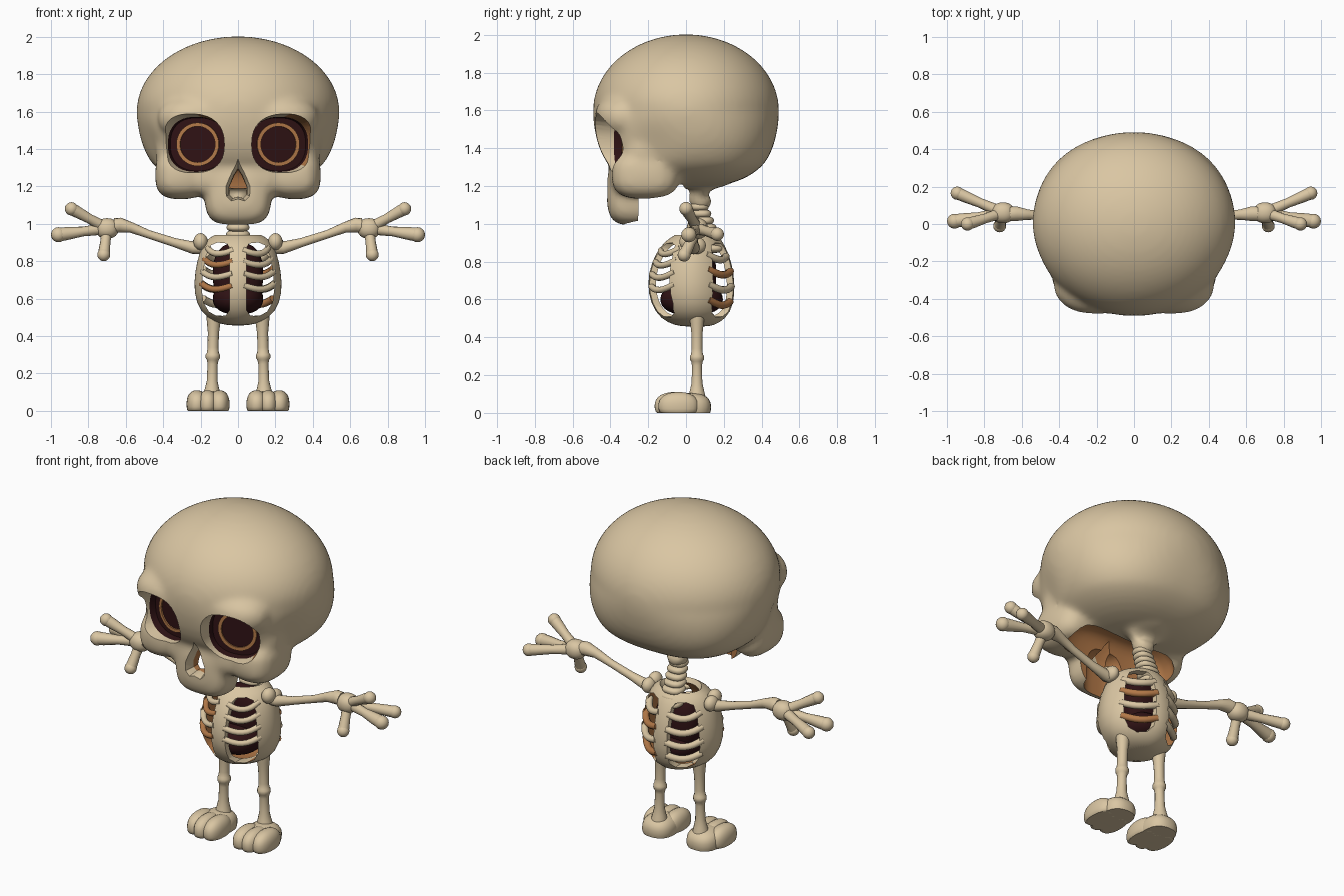
import bpy, bmesh, math
from mathutils import Vector, Matrix

if "Cube" in bpy.data.objects:
    bpy.data.objects.remove(bpy.data.objects["Cube"])


def material(name, col):
    m = bpy.data.materials.new(name)
    m.diffuse_color = (*col, 1)
    m.use_nodes = True
    m.node_tree.nodes["Principled BSDF"].inputs["Base Color"].default_value = m.diffuse_color
    return m


MATS = [material("bone", (0.70, 0.565, 0.365)),
        material("dark_maroon", (0.028, 0.006, 0.007)),
        material("rust_inside", (0.45, 0.19, 0.065))]
BONE, DARK, RUST = 0, 1, 2


def finish(bm, name, mirror=False, mat=None):
    bmesh.ops.recalc_face_normals(bm, faces=bm.faces[:])
    if mat is not None:
        for f in bm.faces:
            f.material_index = mat
    me = bpy.data.meshes.new(name)
    bm.to_mesh(me)
    bm.free()
    for m in MATS:
        me.materials.append(m)
    ob = bpy.data.objects.new(name, me)
    bpy.context.collection.objects.link(ob)
    if mirror:
        ob.modifiers.new("mirror", 'MIRROR').use_mirror_merge = False
    return ob


def blob(bm, c, r, p=2.0, seg=24, warp=None):
    """Superellipsoid with exponent p; p may be a function of z."""
    vs = bmesh.ops.create_uvsphere(bm, u_segments=seg, v_segments=seg * 2 // 3, radius=1)["verts"]
    for v in vs:
        q = p(v.co.z) if callable(p) else p
        n = sum(abs(k) ** q for k in v.co) ** (1 / q)
        v.co = Vector(c) + Vector(v.co[i] / n * r[i] for i in range(3))
        if warp:
            warp(v)


def loft(bm, rings, cap0=True, cap1=True):
    rows = [[bm.verts.new(p) for p in ring] for ring in rings]
    n = len(rows[0])
    faces = []
    for a, b in zip(rows, rows[1:]):
        faces += [bm.faces.new((a[i], a[(i + 1) % n], b[(i + 1) % n], b[i])) for i in range(n)]
    if cap0:
        faces.append(bm.faces.new(rows[0][::-1]))
    if cap1:
        faces.append(bm.faces.new(rows[-1]))
    return faces


def tube(bm, pts, n=12):
    """Tube through (point, radius) pairs."""
    P = [Vector(p) for p, _ in pts]
    rings = []
    for i, (_, r) in enumerate(pts):
        d = P[min(i + 1, len(P) - 1)] - P[max(i - 1, 0)]
        rot = Vector((0, 0, 1)).rotation_difference(d).to_matrix() if d.z > -0.99 * d.length else Matrix.Identity(3)
        rings.append([P[i] + rot @ Vector((r * math.cos(t), r * math.sin(t), 0))
                      for t in (2 * math.pi * k / n for k in range(n))])
    return loft(bm, rings)


def cut(ob, cutter):
    m = ob.modifiers.new("cut", 'BOOLEAN')
    m.operation, m.solver, m.object = 'DIFFERENCE', 'EXACT', cutter
    cutter.hide_render = True
    cutters.append(cutter)


cutters = []


# skull: cranium, brows, cheeks, upper jaw and neck joint fused together
def temple(v):
    s = 1 if v.co.x > 0 else -1
    d2 = (v.co - Vector((0.48 * s, -0.2, 1.42))).length_squared
    v.co.x -= s * 0.04 * math.exp(-d2 / 0.02)


bm = bmesh.new()
blob(bm, (0, 0, 1.597), (0.543, 0.492, 0.405), lambda z: 2.0 if z > 0 else 2.0 + 0.65 * min(1, -z * 1.6), 64, temple)
for s in (-1, 1):
    blob(bm, (0.21 * s, -0.315, 1.565), (0.222, 0.168, 0.13), 2.2)
    blob(bm, (0.305 * s, -0.215, 1.26), (0.138, 0.178, 0.128), 3)
    blob(bm, (0.34 * s, -0.21, 1.39), (0.1, 0.13, 0.17))
blob(bm, (0, -0.25, 1.25), (0.3, 0.158, 0.115), 3)
blob(bm, (0, -0.275, 1.17), (0.178, 0.143, 0.178), 3.5)
tube(bm, [((0, 0.09, 1.3), 0.16), ((0, 0.09, 1.2), 0.12), ((0, 0.08, 1.14), 0.07), ((0, 0.07, 1.08), 0.05)], 20)
skull = finish(bm, "skull")
rm = skull.modifiers.new("fuse", 'REMESH')
rm.mode, rm.voxel_size = 'VOXEL', 0.018
sm = skull.modifiers.new("soften", 'SMOOTH')
sm.factor, sm.iterations = 0.5, 10

# eye sockets with dark backs, and the rings inside them
bm, rings = bmesh.new(), bmesh.new()
for s in (-1, 1):
    M = Matrix.Translation((0.215 * s, -0.31, 1.425)) @ Matrix.Rotation(s * math.radians(12), 4, 'Z')

    def oval(rx, rz, y, p=2.4, n=40):
        out = []
        for k in range(n):
            c, d = math.cos(2 * math.pi * k / n), math.sin(2 * math.pi * k / n)
            q = (abs(c) ** p + abs(d) ** p) ** (1 / p)
            out.append(M @ Vector((c / q * rx, y, d / q * rz)))
        return out

    faces = loft(bm, [oval(0.15, 0.142, 0), oval(0.155, 0.147, -0.04), oval(0.215, 0.185, -0.35)])
    for i, f in enumerate(faces[:-2]):   # the wall on the +x side is rust
        rust = i % 40 < 9 or i % 40 > 34
        f.material_index = DARK if i < 40 else (RUST if rust else BONE)
    faces[-2].material_index = DARK
    loft(rings, [oval(0.116, 0.116, 0.01, 2), oval(0.116, 0.116, -0.008, 2),
                 oval(0.096, 0.096, -0.008, 2), oval(0.096, 0.096, 0.01, 2)], False, False)
cut(skull, finish(bm, "eye_cutter"))
finish(rings, "eye_socket_rings", mat=RUST)

# hollow under the face, a narrower one behind the jaw, and the nose opening
bm = bmesh.new()
blob(bm, (0, -0.13, 1.08), (0.36, 0.125, 0.23), 3.5, 36)
cut(skull, finish(bm, "face_hollow_cutter", mat=RUST))
bm = bmesh.new()
blob(bm, (0, -0.17, 1.03), (0.135, 0.16, 0.21), 3.5, 36)
cut(skull, finish(bm, "jaw_hollow_cutter", mat=RUST))
bm = bmesh.new()
nose = [(0, 1.33), (-0.03, 1.28), (-0.062, 1.2), (-0.06, 1.15), (-0.035, 1.125),
        (0, 1.135), (0.035, 1.125), (0.06, 1.15), (0.062, 1.2), (0.03, 1.28)]


def nose_ring(y, k):
    return [(x * k, y, 1.18 + (z - 1.18) * k) for x, z in nose]


for i, f in enumerate(loft(bm, [nose_ring(-0.6, 1.9), nose_ring(-0.36, 0.78), nose_ring(-0.18, 0.72)])):
    f.material_index = BONE if i < 10 else RUST
cut(skull, finish(bm, "nose_cutter"))

# rib cage shell: z, half width, front y, back y
PROFILE = [(0.455, 0.05, -0.02, 0.12), (0.475, 0.13, -0.10, 0.18), (0.53, 0.205, -0.165, 0.24),
           (0.63, 0.24, -0.205, 0.262), (0.75, 0.232, -0.2, 0.255), (0.85, 0.208, -0.16, 0.225),
           (0.915, 0.175, -0.105, 0.19), (0.94, 0.125, -0.06, 0.16)]


def cage_point(z, t, inset=0.0):
    for a, b in zip(PROFILE, PROFILE[1:]):
        if z <= b[0]:
            break
    k = (z - a[0]) / (b[0] - a[0])
    rx, y0, y1 = (a[i] + (b[i] - a[i]) * k for i in (1, 2, 3))
    c, s = math.cos(t), math.sin(t)
    q = (abs(c) ** 1.8 + abs(s) ** 1.8) ** (1 / 1.8)
    return Vector(((rx - inset) * c / q, (y0 + y1) / 2 + ((y1 - y0) / 2 - inset) * s / q, z))


bm = bmesh.new()
loft(bm, [[cage_point(row[0], 2 * math.pi * k / 32) for k in range(32)] for row in PROFILE], True, False)
cage = finish(bm, "rib_cage")
for f in cage.data.polygons:   # outward winding
    if f.normal.dot(f.center - Vector((0, 0.03, 0.69))) < 0:
        f.flip()
cage.modifiers.new("round", 'SUBSURF').levels = 1
so = cage.modifiers.new("wall", 'SOLIDIFY')
so.thickness, so.offset, so.material_offset = 0.032, -1, RUST

# window openings either side of breastbone and spine, outer edges rust
bm = bmesh.new()
win = [(0.045, 0.87), (0.06, 0.895), (0.11, 0.9), (0.145, 0.885), (0.17, 0.83), (0.188, 0.74), (0.194, 0.65),
       (0.185, 0.58), (0.155, 0.53), (0.11, 0.505), (0.065, 0.51), (0.045, 0.54)]
for s in (-1, 1):
    for i, f in enumerate(loft(bm, [[(x * s, y, z) for x, z in win] for y in (-0.5, 0.5)])):
        f.material_index = RUST if 3 <= i <= 8 else BONE
cut(cage, finish(bm, "window_cutter"))

# ribs, front and back; some on one side are rust
bm = bmesh.new()
for side in (-1, 1):
    for zs, sign, r in (((0.86, 0.8, 0.735, 0.67), -1, 0.017), ((0.83, 0.75, 0.67, 0.59), 1, 0.02)):
        for j, z in enumerate(zs):
            path = []
            for k in range(9):
                u = k / 8
                p = cage_point(z - 0.025 * math.sin(math.pi * u) + 0.01 * u, sign * math.radians(82 - 57 * u), 0.017)
                path.append(((p.x * side, p.y, p.z), r))
            for f in tube(bm, path, 10):
                f.material_index = RUST if side * sign > 0 and j % 2 else BONE
finish(bm, "ribs")

# dark mass inside the cage
bm = bmesh.new()
blob(bm, (0, 0.03, 0.6), (0.135, 0.165, 0.085), 2.3)
blob(bm, (0, 0.07, 0.73), (0.135, 0.09, 0.17), 2.5)
finish(bm, "inner_mass", mat=DARK)

# neck vertebrae
bm = bmesh.new()
for k in range(7):
    u = k / 6
    blob(bm, (0, 0.14 - 0.07 * u, 0.87 + 0.22 * u), (0.068 - 0.014 * u, 0.062 - 0.012 * u, 0.024), 2.5)
finish(bm, "neck_vertebrae")

# shoulder knobs
bm = bmesh.new()
blob(bm, (0.2, 0.01, 0.905), (0.038, 0.045, 0.045))
blob(bm, (0.21, 0.055, 0.885), (0.037, 0.05, 0.045))
finish(bm, "shoulder", True)

# arm
bm = bmesh.new()
tube(bm, [((0.17, 0.04, 0.87), 0.032), ((0.24, 0.04, 0.872), 0.033), ((0.34, 0.04, 0.9), 0.024),
          ((0.48, 0.045, 0.945), 0.022), ((0.57, 0.05, 0.98), 0.028), ((0.63, 0.055, 0.993), 0.04),
          ((0.66, 0.055, 0.99), 0.04)], 14)
finish(bm, "arm", True)

# hand: palm knob, three fingers and a thumb
bm = bmesh.new()
palm = Vector((0.7, 0.06, 0.975))
blob(bm, palm, (0.062, 0.056, 0.055), 2.2)
for tip, r in (((0.89, 0.0, 1.08), 0.033), ((0.96, 0.015, 0.942), 0.037),
               ((0.945, 0.165, 0.945), 0.033), ((0.718, -0.01, 0.835), 0.032)):
    tip = Vector(tip)
    if tip.z < 0.9:   # keep the tube direction upward
        tube(bm, [(tip, r), (tip.lerp(palm, 0.5), 0.027), (palm, 0.03)])
    else:
        tube(bm, [(palm, 0.032), (palm.lerp(tip, 0.5), 0.026), (palm.lerp(tip, 0.85), r * 0.97), (tip, r)])
    blob(bm, tip, (r * 1.08,) * 3, 2, 16)
finish(bm, "hand", True)

# leg with knee and ankle swellings
bm = bmesh.new()
leg = [(0.08, 0.048), (0.12, 0.038), (0.16, 0.029), (0.25, 0.027), (0.272, 0.031), (0.282, 0.038), (0.3, 0.038),
       (0.31, 0.032), (0.34, 0.029), (0.42, 0.03), (0.47, 0.036), (0.51, 0.04)]
tube(bm, [((0.142 - 0.025 * z, 0.058, z), r) for z, r in leg], 14)
finish(bm, "leg", True)


# foot with three toes and a flat sole
def flat(v):
    v.co.z = max(v.co.z, 0)


bm = bmesh.new()
blob(bm, (0.15, 0.025, 0.03), (0.095, 0.107, 0.075), 2.5, 24, flat)
for x, y, r in ((0.1, -0.055, 0.055), (0.162, -0.06, 0.052), (0.22, -0.04, 0.055)):
    blob(bm, (x, y, 0.036), (r, 0.106, 0.074), 2.3, 24, flat)
finish(bm, "foot", True)

# apply all modifiers, drop the cutters, shade smooth
bpy.ops.object.select_all(action='SELECT')
bpy.context.view_layer.objects.active = skull
bpy.ops.object.convert(target='MESH')
for c in cutters:
    bpy.data.objects.remove(c, do_unlink=True)
bpy.ops.object.select_all(action='SELECT')
bpy.context.view_layer.objects.active = skull
bpy.ops.object.shade_smooth_by_angle(angle=math.radians(40))
